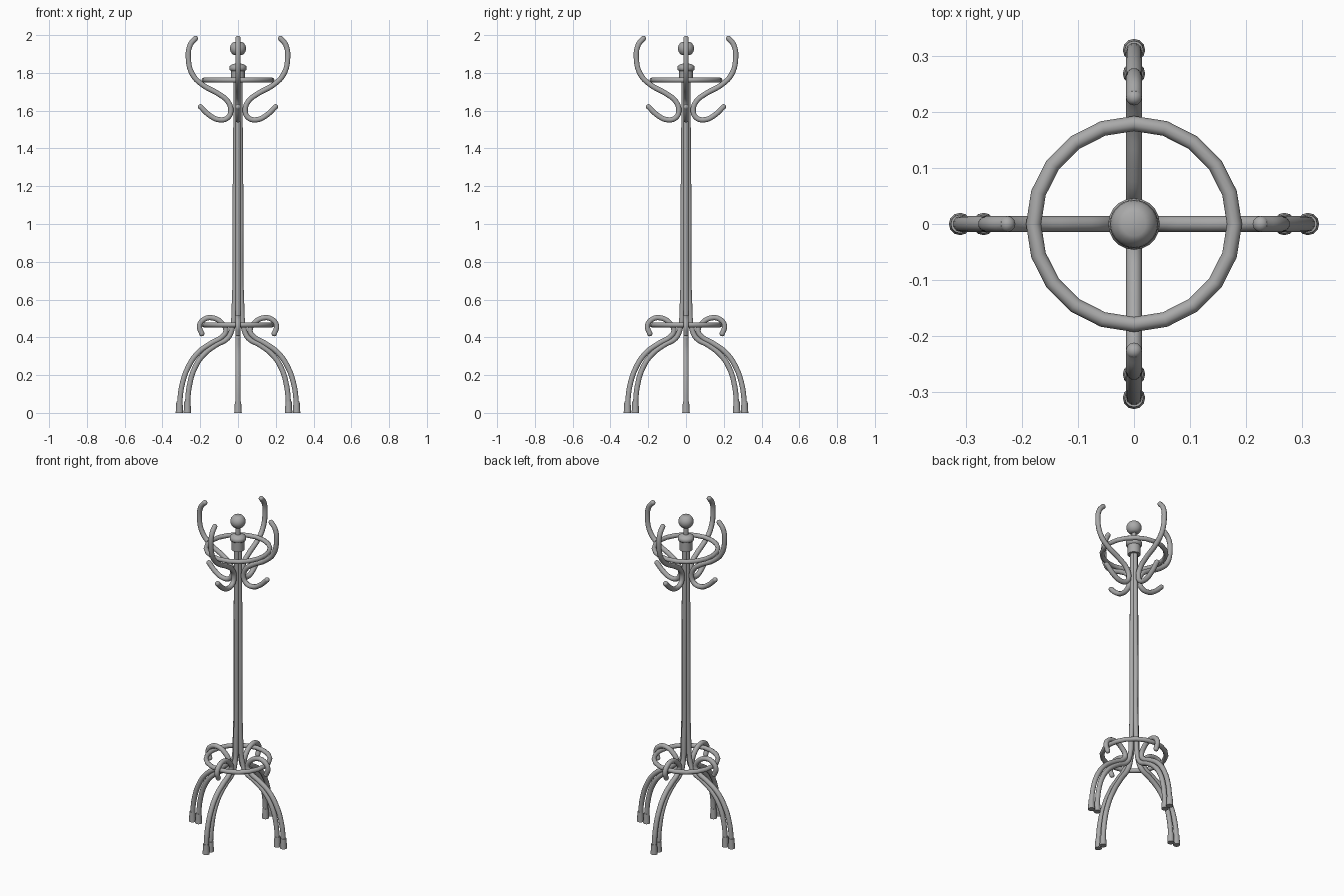
import bpy, bmesh, math
from mathutils import Vector, Matrix

if "Cube" in bpy.data.objects:
    bpy.data.objects.remove(bpy.data.objects["Cube"], do_unlink=True)

grey = bpy.data.materials.new("satin grey")
grey.use_nodes = True
colour = (0.4, 0.4, 0.4, 1)
grey.diffuse_color = colour
grey.node_tree.nodes["Principled BSDF"].inputs["Base Color"].default_value = colour


def finish(obj, angle=50):
    if not obj.data.materials:
        obj.data.materials.append(grey)
    bpy.ops.object.select_all(action='DESELECT')
    obj.select_set(True)
    bpy.context.view_layer.objects.active = obj
    if obj.type == 'CURVE':
        bpy.ops.object.convert(target='MESH')
        obj = bpy.context.view_layer.objects.active
    bpy.ops.object.shade_smooth_by_angle(angle=math.radians(angle))
    return obj


def tube(name, points, radius):
    """Bent rod through (distance from axis, height) points."""
    curve = bpy.data.curves.new(name, 'CURVE')
    curve.dimensions = '3D'
    curve.bevel_depth = radius
    curve.bevel_resolution = 3
    curve.resolution_u = 5
    curve.use_fill_caps = True
    spline = curve.splines.new('BEZIER')
    spline.bezier_points.add(len(points) - 1)
    for bp, (r, z) in zip(spline.bezier_points, points):
        bp.co = (r, 0, z)
        bp.handle_left_type = bp.handle_right_type = 'AUTO'
    obj = bpy.data.objects.new(name, curve)
    bpy.context.collection.objects.link(obj)
    return finish(obj)


def lathe(name, profile, x=0, steps=20):
    """Turned part from a (radius, height) profile."""
    bm = bmesh.new()
    verts = [bm.verts.new((r, 0, z)) for r, z in profile]
    edges = [bm.edges.new(pair) for pair in zip(verts, verts[1:])]
    bmesh.ops.spin(bm, geom=verts + edges, cent=(0, 0, 0), axis=(0, 0, 1),
                   angle=math.tau, steps=steps)
    bmesh.ops.remove_doubles(bm, verts=bm.verts[:], dist=1e-5)
    bmesh.ops.recalc_face_normals(bm, faces=bm.faces[:])
    mesh = bpy.data.meshes.new(name)
    bm.to_mesh(mesh)
    bm.free()
    obj = bpy.data.objects.new(name, mesh)
    obj.location.x = x
    bpy.context.collection.objects.link(obj)
    return finish(obj)


def ball_tip(name, point, radius):
    bpy.ops.mesh.primitive_uv_sphere_add(segments=12, ring_count=8, radius=radius,
                                         location=(point[0], 0, point[1]))
    obj = bpy.context.object
    obj.name = name
    return finish(obj)


ROD = 0.0145

# Coat hook: one S-shaped rod, tall upper horn and short lower hook
hook = [(0.226, 1.982), (0.252, 1.95), (0.263, 1.88), (0.24, 1.79), (0.185, 1.735),
        (0.105, 1.69), (0.055, 1.65), (0.038, 1.6), (0.055, 1.562), (0.1, 1.552),
        (0.15, 1.575), (0.198, 1.62)]

# Outer leg, rising from the floor into an umbrella curl
outer_leg = [(0.31, 0.04), (0.298, 0.14), (0.265, 0.24), (0.21, 0.32), (0.14, 0.37),
             (0.085, 0.402), (0.064, 0.435), (0.085, 0.475), (0.135, 0.503),
             (0.18, 0.495), (0.204, 0.46), (0.192, 0.42)]

# Inner leg, bending upward to become a quarter of the upright
inner_leg = [(0.268, 0.04), (0.258, 0.14), (0.228, 0.24), (0.18, 0.31), (0.115, 0.36),
             (0.055, 0.395), (0.03, 0.45), (0.02, 0.56), (0.015, 1.1), (0.009, 1.78)]

foot = [(0, 0), (0.02, 0), (0.0165, 0.06), (0, 0.06)]

parts = [
    tube("coat_hook", hook, ROD),
    ball_tip("hook_upper_tip", hook[0], ROD),
    ball_tip("hook_lower_tip", hook[-1], ROD),
    tube("outer_leg", outer_leg, ROD),
    ball_tip("curl_tip", outer_leg[-1], ROD),
    tube("inner_leg_upright", inner_leg, ROD),
    lathe("outer_foot", foot, 0.31, 12),
    lathe("inner_foot", foot, 0.268, 12),
]

# Repeat every arm part around the central axis
for part in parts:
    for quarter in range(1, 4):
        twin = part.copy()
        twin.name = f"{part.name}_{quarter + 1}"
        twin.matrix_world = Matrix.Rotation(quarter * math.pi / 2, 4, 'Z') @ Matrix.Translation(part.location)
        bpy.context.collection.objects.link(twin)

# Hoops tying the arms together
for name, height in (("upper_ring", 1.762), ("lower_ring", 0.466)):
    bpy.ops.mesh.primitive_torus_add(major_segments=20, minor_segments=10, major_radius=0.179,
                                     minor_radius=0.0135, location=(0, 0, height))
    ring = bpy.context.object
    ring.name = name
    finish(ring)

# Turned collar on top of the upright
lathe("top_collar", [(0, 1.755), (0.036, 1.755), (0.036, 1.81), (0.044, 1.815), (0.046, 1.825),
                     (0.044, 1.836), (0.032, 1.845), (0.014, 1.85), (0.012, 1.9), (0, 1.9)])

# Round finial with a small flat crown
ball = [(0.043 * math.sin(a), 1.929 - 0.041 * math.cos(a))
        for a in (math.pi * i / 12 for i in range(2, 11))]
lathe("finial", [(0, ball[0][1])] + ball + [(0, ball[-1][1])])
